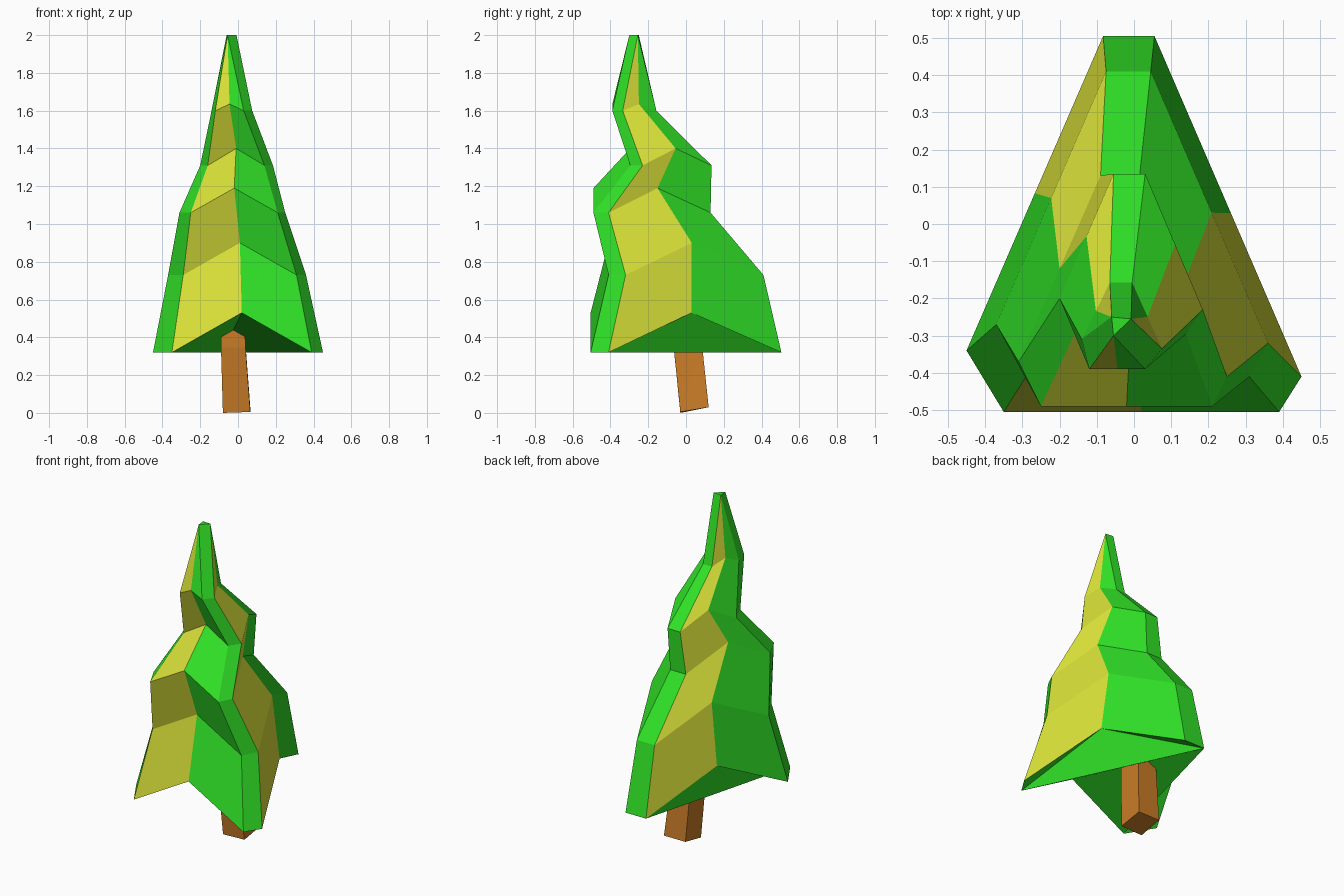
import bpy, bmesh
from mathutils import Vector

if "Cube" in bpy.data.objects:
    bpy.data.objects.remove(bpy.data.objects["Cube"])


def material(name, color):
    m = bpy.data.materials.new(name)
    m.diffuse_color = (*color, 1)
    m.use_nodes = True
    m.node_tree.nodes["Principled BSDF"].inputs["Base Color"].default_value = m.diffuse_color
    return m


def finish(name, bm, mats):
    bmesh.ops.remove_doubles(bm, verts=bm.verts[:], dist=0.001)
    bmesh.ops.recalc_face_normals(bm, faces=bm.faces[:])
    mesh = bpy.data.meshes.new(name)
    bm.to_mesh(mesh)
    bm.free()
    for m in mats:
        mesh.materials.append(m)
    bpy.context.collection.objects.link(bpy.data.objects.new(name, mesh))


green = material("leaf_green", (0.03, 0.76, 0.02))
yellow = material("leaf_yellow", (0.70, 0.76, 0.04))
brown = material("bark", (0.58, 0.20, 0.02))

# Foliage tiers: height, lift of the side midpoints, then the chamfered
# triangle corners: left front, right front, right, back right, back left, left
tip_f, tip_r, tip_l = (-.055, -.30), (-.008, -.255), (-.06, -.25)
tiers = [
    (0.32, .21, [(-.35, -.505), (.39, -.505), (.45, -.41), (.055, .505), (-.083, .505), (-.45, -.34)]),
    (0.73, .17, [(-.29, -.41), (.31, -.41), (.36, -.32), (.045, .41), (-.075, .41), (-.37, -.27)]),
    (1.06, .13, [(-.25, -.49), (.21, -.49), (.25, -.41), (.015, .13), (-.09, .13), (-.31, -.37)]),
    (1.31, .09, [(-.16, -.295), (.14, -.295), (.185, -.23), (.03, .135), (-.055, .135), (-.20, -.20)]),
    (1.60, .035, [(-.12, -.39), (.03, -.39), (.075, -.335), (-.005, -.157), (-.065, -.157), (-.14, -.31)]),
    (2.00, 0, [tip_f, tip_f, tip_r, tip_r, tip_l, tip_l]),
]

bm = bmesh.new()
rings = []
for z, lift, corners in tiers:
    ring = []
    for k, t in ((0, .5), (2, .48), (4, .5)):
        a, b = (Vector((*corners[k + i], z)) for i in (0, 1))
        mid = a.lerp(b, t) + Vector((0, 0, lift))
        ring += [bm.verts.new(p) for p in (a, mid, b)]
    rings.append(ring)

# Walls: the first half of every side is yellow, the rest green
for lo, hi in zip(rings, rings[1:]):
    for i in range(9):
        j = (i + 1) % 9
        f = bm.faces.new((lo[i], lo[j], hi[j], hi[i]))
        f.material_index = int(i % 3 == 0)
bm.faces.new(rings[-1])

# Underside: notches recessed below each side, folded about the back corner
base = rings[0]
for tri in ((4, 5, 6), (4, 6, 2), (3, 4, 2), (1, 2, 6), (1, 6, 0), (7, 0, 6), (7, 8, 0)):
    bm.faces.new([base[i] for i in tri])
finish("foliage", bm, [green, yellow])

# Trunk: leaning four-sided post running into the foliage
bm = bmesh.new()
trunk = [
    [(-.08, -.03, 0), (.065, -.03, .005), (.065, .12, .03), (-.08, .12, .03)],
    [(-.09, -.065, .345), (.04, -.065, .345), (.04, .085, .36), (-.09, .085, .36)],
    [(-.09, -.065, .48), (.035, -.065, .48), (.035, .06, .48), (-.09, .06, .48)],
]
posts = [[bm.verts.new(p) for p in ring] for ring in trunk]
bm.faces.new(posts[0][::-1])
bm.faces.new(posts[-1])
for lo, hi in zip(posts, posts[1:]):
    for i in range(4):
        j = (i + 1) % 4
        bm.faces.new((lo[i], lo[j], hi[j]))
        bm.faces.new((lo[i], hi[j], hi[i]))
finish("trunk", bm, [brown])
